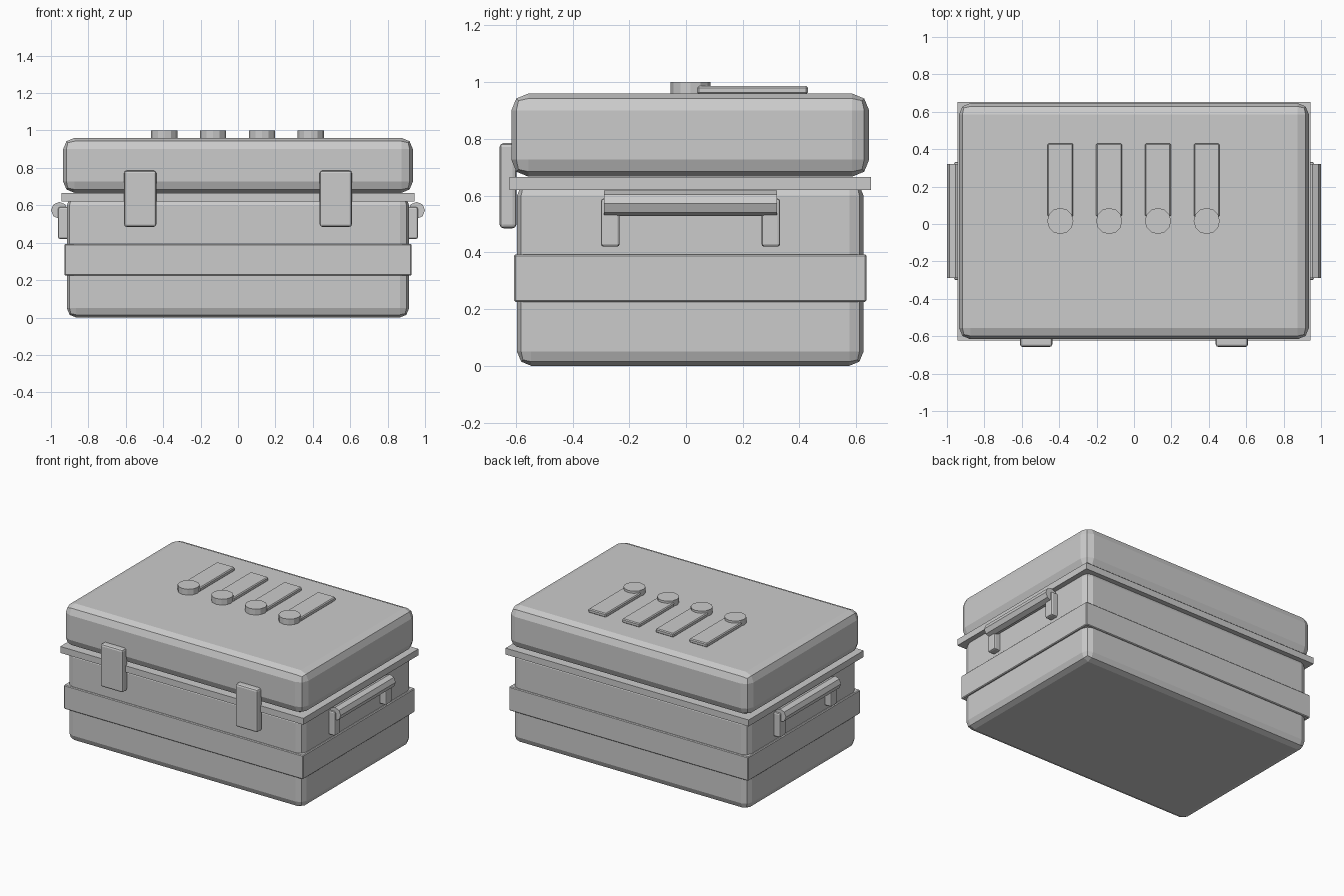
import bpy, math

if "Cube" in bpy.data.objects:
    bpy.data.objects.remove(bpy.data.objects["Cube"])

CY = 0.015  # depth centre of the case


def box(name, x, y, z, bevel=0.0, segments=1):
    """Box from (min, max) ranges, with an optional bevel."""
    bpy.ops.mesh.primitive_cube_add(size=1, location=[(a + b) / 2 for a, b in (x, y, z)])
    ob = bpy.context.object
    ob.name = name
    ob.scale = [b - a for a, b in (x, y, z)]
    bpy.ops.object.transform_apply(location=False, rotation=False, scale=True)
    if bevel:
        mod = ob.modifiers.new("bevel", 'BEVEL')
        mod.width = bevel
        mod.segments = segments
    return ob


def cylinder(name, sides, radius, depth, location, rotation=(0, 0, 0)):
    bpy.ops.mesh.primitive_cylinder_add(vertices=sides, radius=radius, depth=depth,
                                        location=location, rotation=rotation)
    bpy.context.object.name = name


def centred(half, mid=0.0):
    return (mid - half, mid + half)


# Case body, reinforcing band, rim and lid
box("case_body", centred(0.915), centred(0.611, CY), (0.0, 0.65), 0.05, 2)
box("case_band", centred(0.928), centred(0.621, CY), (0.225, 0.393), 0.005)
box("case_rim", centred(0.943), centred(0.638, CY), (0.62, 0.665))
box("lid", centred(0.935), centred(0.631, CY), (0.667, 0.96), 0.06, 2)

# Front latches
for side, x in (("left", -0.523), ("right", 0.523)):
    box(f"latch_{side}", centred(0.086, x), (-0.657, -0.598), (0.485, 0.785), 0.013, 2)

# Side handles: two brackets and an octagonal grip each
for side, s in (("left", -1), ("right", 1)):
    for end, y in (("front", -0.267), ("back", 0.299)):
        box(f"handle_bracket_{side}_{end}", centred(0.03, s * 0.932),
            centred(0.033, y), (0.42, 0.59), 0.01, 2)
    cylinder(f"handle_grip_{side}", 8, 0.045, 0.61, (s * 0.955, CY, 0.573), (math.pi / 2, 0, 0))

# Lid ornaments: four raised strips, each ending in a round stud
for i in range(4):
    x = -0.394 + i * 0.261
    box(f"lid_strip_{i + 1}", centred(0.069, x), (0.04, 0.43), (0.958, 0.986), 0.006)
    cylinder(f"lid_stud_{i + 1}", 12, 0.07, 0.045, (x, 0.016, 0.9785))
